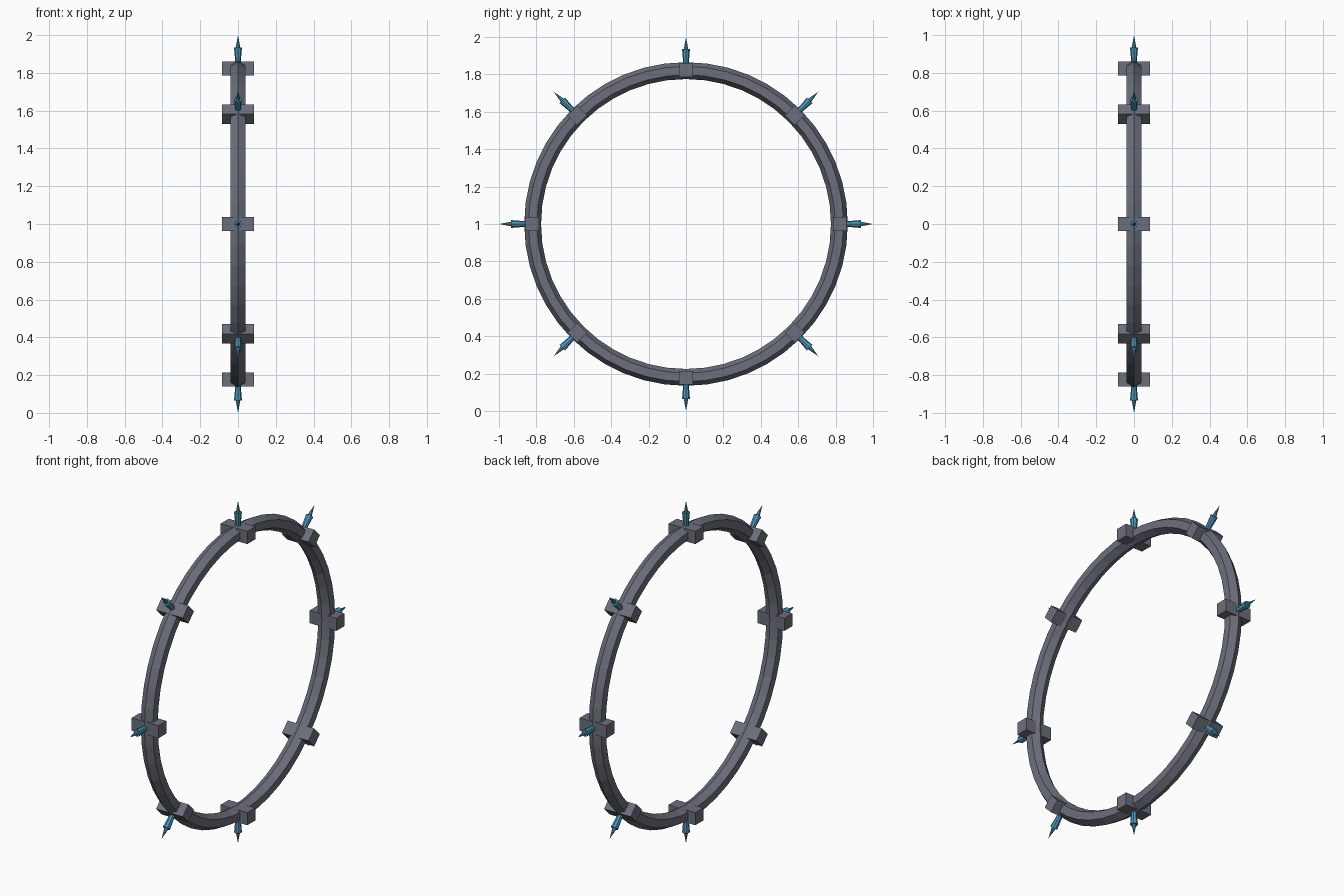
import bpy
from math import pi, sin, cos
from mathutils import Matrix, Vector

if "Cube" in bpy.data.objects:
    bpy.data.objects.remove(bpy.data.objects["Cube"])

CENTRE = Vector((0, 0, 1))
COUNT = 8


def material(name, rgb):
    m = bpy.data.materials.new(name)
    m.diffuse_color = (*rgb, 1)
    m.use_nodes = True
    m.node_tree.nodes["Principled BSDF"].inputs["Base Color"].default_value = m.diffuse_color
    return m


metal = material("dark_metal", (0.15, 0.16, 0.20))
blue = material("blue", (0.08, 0.30, 0.48))


def finish(name, mat):
    ob = bpy.context.object
    ob.name = name
    ob.data.materials.append(mat)
    return ob


def place(ob, angle, radius):
    # local z points outward from the ring centre, local x stays on world x
    out = Matrix.Rotation(angle, 4, 'X')
    ob.matrix_world = Matrix.Translation(CENTRE) @ out @ Matrix.Translation((0, 0, radius))


def cone(name, angle, r0, r1, start, end):
    bpy.ops.mesh.primitive_cone_add(vertices=8, radius1=r0, radius2=r1, depth=end - start)
    place(finish(name, blue), angle, (start + end) / 2)


# Upright ring with a six-sided section
bpy.ops.mesh.primitive_torus_add(major_segments=48, minor_segments=6,
                                 major_radius=0.82, minor_radius=0.045,
                                 location=CENTRE, rotation=(0, pi / 2, 0))
finish("ring", metal)

for i in range(COUNT):
    a = i * 2 * pi / COUNT
    # Clamp block across the ring
    bpy.ops.mesh.primitive_cube_add(size=1)
    block = finish(f"clamp_block_{i}", metal)
    block.data.transform(Matrix.Diagonal((0.172, 0.074, 0.074, 1)))
    place(block, a, 0.822)
    # Flared nozzle and its needle tip
    cone(f"nozzle_{i}", a, 0.014, 0.021, 0.85, 0.935)
    cone(f"needle_{i}", a, 0.012, 0.0, 0.935, 1.0)
